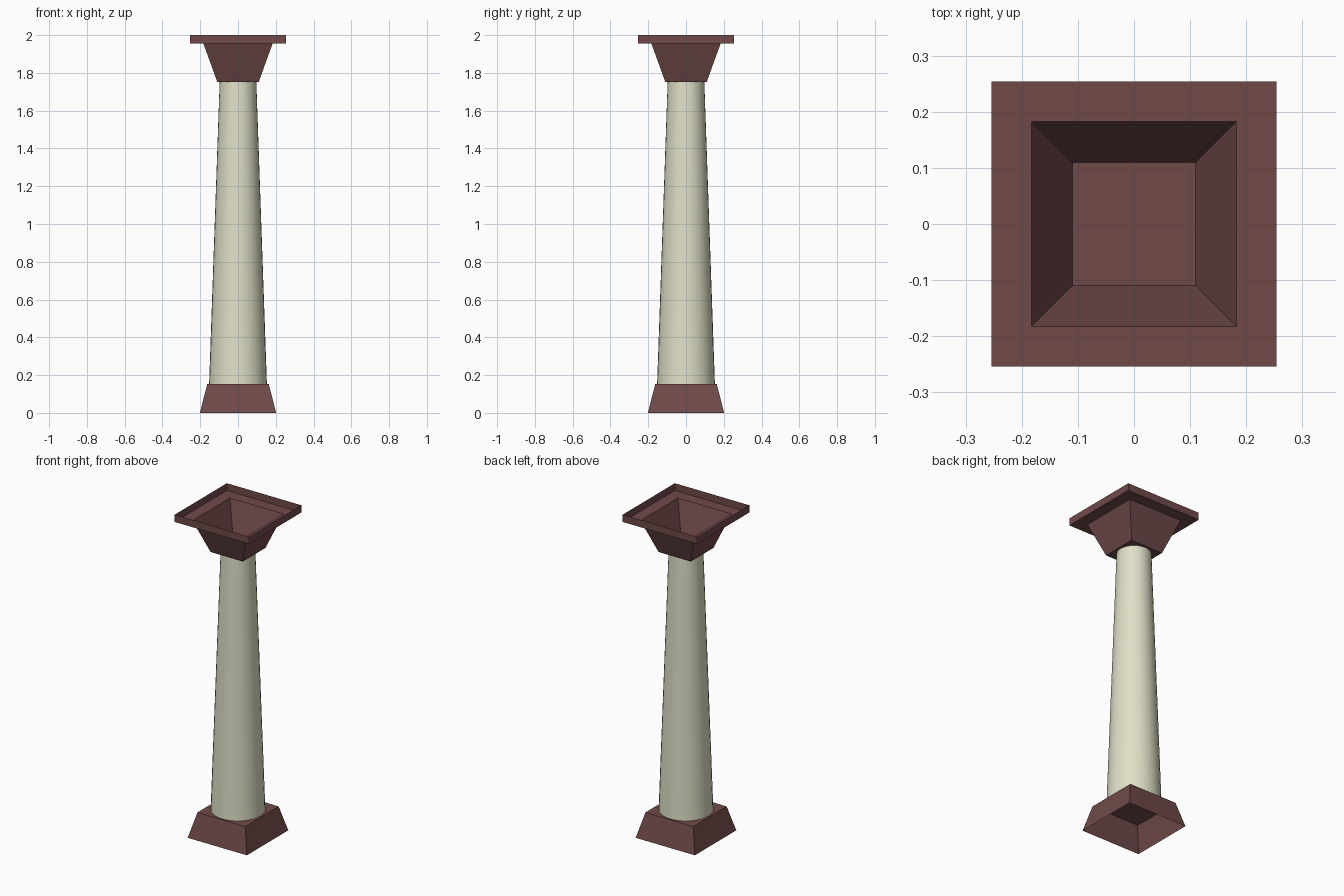
import bpy, math

if "Cube" in bpy.data.objects:
    bpy.data.objects.remove(bpy.data.objects["Cube"])


def material(name, rgb):
    m = bpy.data.materials.new(name)
    m.diffuse_color = (*rgb, 1)
    m.use_nodes = True
    m.node_tree.nodes["Principled BSDF"].inputs["Base Color"].default_value = m.diffuse_color
    return m


brown = material("red brown stone", (0.16, 0.068, 0.066))
cream = material("cream stone", (0.74, 0.74, 0.57))


def loft(name, rings, sides, mat, start_angle=0.0, cap_first=False):
    """Stack regular polygon rings given as (radius, z), open at the last ring."""
    verts, faces = [], []
    for r, z in rings:
        for i in range(sides):
            a = start_angle + 2 * math.pi * i / sides
            verts.append((r * math.cos(a), r * math.sin(a), z))
    for k in range(len(rings) - 1):
        for i in range(sides):
            j = (i + 1) % sides
            faces.append((k * sides + i, k * sides + j,
                          (k + 1) * sides + j, (k + 1) * sides + i))
    if cap_first:
        faces.append(tuple(reversed(range(sides))))
    me = bpy.data.meshes.new(name)
    me.from_pydata(verts, [], faces)
    me.materials.append(mat)
    ob = bpy.data.objects.new(name, me)
    bpy.context.collection.objects.link(ob)
    return ob


def square_loft(name, rings):
    """Same, for square rings given as (half width, z)."""
    s = math.sqrt(2)
    return loft(name, [(h * s, z) for h, z in rings], 4, brown,
                math.pi / 4, cap_first=True)


# Base: tapered block, closed on top and hollow from below
base = square_loft("base", [(0.163, 0.152), (0.202, 0.0)])
base.data.flip_normals()
base.data.polygons[-1].flip()
base.data.polygons[-1].flip()

# Capital: flared cup, flat ledge and upright rim, open at the top
square_loft("capital", [(0.11, 1.753), (0.183, 1.955),
                        (0.254, 1.955), (0.254, 2.0)])

# Shaft: tapered round column
shaft = loft("shaft", [(0.153, 0.152), (0.097, 1.753)], 32, cream)
shaft.data.polygons.foreach_set("use_smooth", [True] * len(shaft.data.polygons))
shaft.data.update()
